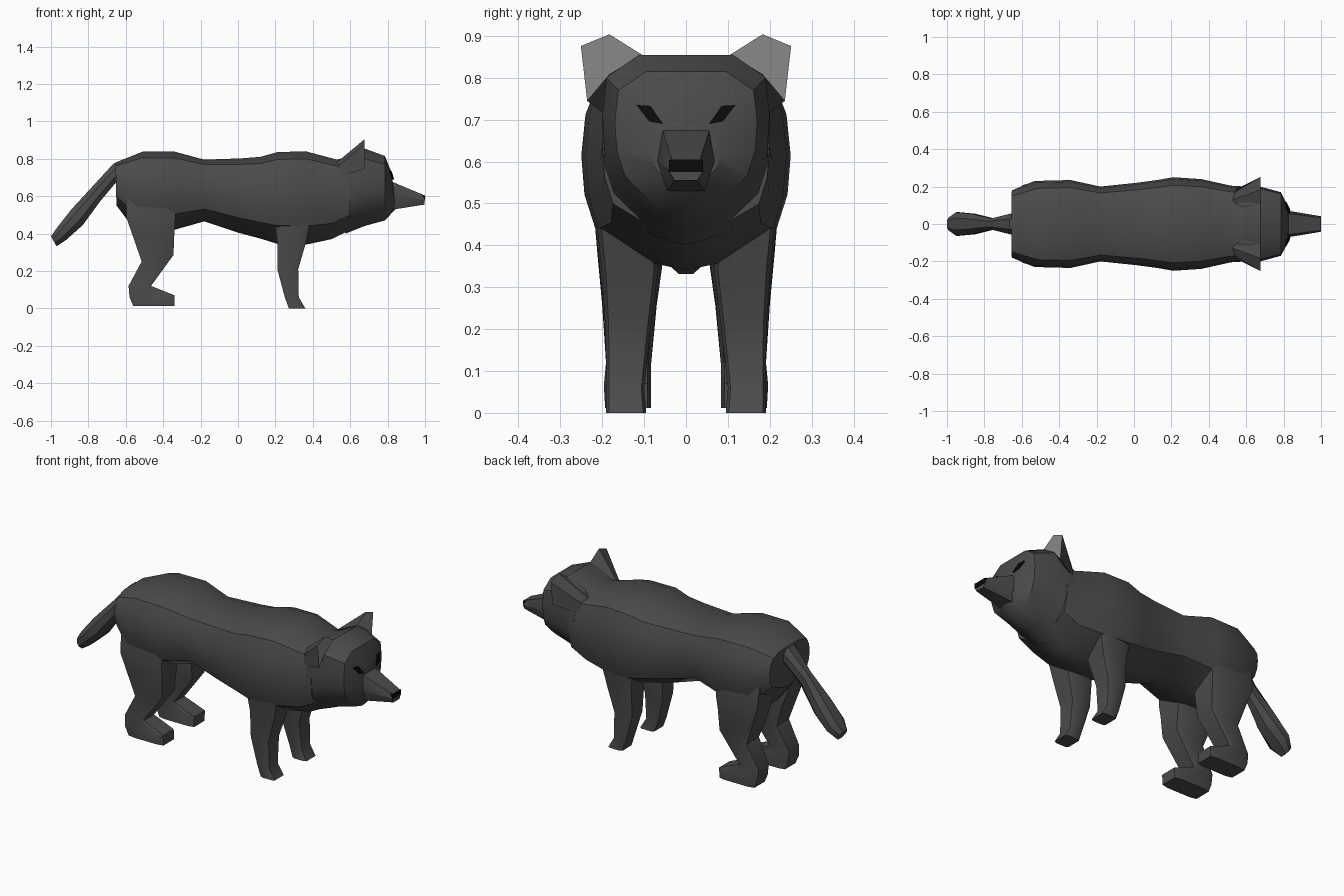
import bpy, bmesh
from mathutils import Vector
from mathutils.bvhtree import BVHTree

if "Cube" in bpy.data.objects:
    bpy.data.objects.remove(bpy.data.objects["Cube"])


def material(name, v):
    m = bpy.data.materials.new(name)
    m.diffuse_color = (v, v, v, 1)
    m.use_nodes = True
    m.node_tree.nodes["Principled BSDF"].inputs["Base Color"].default_value = m.diffuse_color
    return m


FUR = material("dark_fur", 0.07)
INNER = material("inner_ear", 0.25)
BLACK = material("black", 0.003)


def finish(name, bm, *mats):
    bmesh.ops.recalc_face_normals(bm, faces=bm.faces)
    me = bpy.data.meshes.new(name)
    bm.to_mesh(me)
    ob = bpy.data.objects.new(name, me)
    bpy.context.collection.objects.link(ob)
    for m in mats:
        me.materials.append(m)
    return ob


def loft(name, sections, shape, side=1, mat=FUR):
    """Sections (ax, az, bx, bz, half width[, centre y]); shape = half outline (u from a to b, v of width)."""
    outline = list(shape) + [(u, -v) for u, v in reversed(shape) if v > 0]
    bm = bmesh.new()
    rings = []
    for s in sections:
        ax, az, bx, bz, w = s[:5]
        c = s[5] * side if len(s) > 5 else 0
        rings.append([bm.verts.new((ax + (bx - ax) * u, c + v * w, az + (bz - az) * u))
                      for u, v in outline])
    n = len(outline)
    for r, q in zip(rings, rings[1:]):
        for i in range(n):
            bm.faces.new((r[i], r[(i + 1) % n], q[(i + 1) % n], q[i]))
    bm.faces.new(rings[0])
    bm.faces.new(rings[-1])
    return finish(name, bm, mat)


def prism(name, front, back, *mats):
    bm = bmesh.new()
    f = [bm.verts.new(p) for p in front]
    b = [bm.verts.new(p) for p in back]
    bm.faces.new(f).material_index = len(mats) - 1
    bm.faces.new(b)
    for i in range(len(f)):
        j = (i + 1) % len(f)
        bm.faces.new((f[i], f[j], b[j], b[i]))
    return finish(name, bm, *mats)


# Body from rump to neck
BODY = [(0, 0), (.035, .32), (.2, .87), (.36, .97), (.55, 1), (.75, .96), (.92, .83), (1, .45)]
loft("body", [
    (-.65, .55, -.655, .78, .18), (-.56, .43, -.51, .838, .23), (-.34, .42, -.34, .838, .235),
    (-.18, .465, -.18, .795, .2), (0, .405, .02, .802, .22), (.13, .37, .12, .81, .235),
    (.21, .345, .21, .835, .25), (.36, .34, .36, .84, .24), (.5, .37, .53, .795, .205),
    (.6, .42, .6, .815, .2)], BODY)

# Head
HEAD = [(0, 0), (.06, .4), (.28, .86), (.45, .97), (.65, 1), (.87, .95), (1, .56)]
head = loft("head", [
    (.575, .4, .56, .80, .2), (.675, .44, .675, .855, .2),
    (.785, .47, .785, .815, .17), (.842, .53, .822, .725, .085)], HEAD)

# Snout and nose
SNOUT = [(0, .65), (.5, 1), (1, .8)]
loft("snout", [(.8, .53, .8, .685, .07), (.84, .53, .84, .67, .068),
               (.998, .555, .996, .605, .042)], SNOUT)
loft("nose", [(.97, .575, .97, .605, .036), (1.0, .577, .9995, .604, .04)],
     [(0, 1), (1, 1)], mat=BLACK)

# Tail
ROUND = [(0, .5), (.3, 1), (.7, 1), (1, .5)]
loft("tail", [(-.6, .66, -.62, .785, .06), (-.655, .67, -.665, .775, .055),
              (-.735, .575, -.775, .655, .03), (-.83, .445, -.89, .53, .055),
              (-.92, .365, -.965, .435, .063), (-.97, .332, -1.0, .385, .035)], ROUND)

# Legs
LEG = [(0, .85), (.17, 1), (.83, 1), (1, .85)]
for side, s in (("left", 1), ("right", -1)):
    loft(side + "_front_leg", [
        (.19, .52, .4, .52, .07, .15), (.21, .36, .36, .34, .068, .134),
        (.21, .21, .322, .21, .055, .138), (.25, .06, .325, .06, .045, .145),
        (.272, 0, .36, 0, .048, .143)], LEG, s)
    loft(side + "_hind_leg", [
        (-.6, .6, -.33, .6, .07, .135), (-.595, .48, -.335, .48, .08, .14),
        (-.56, .38, -.34, .41, .08, .132),
        (-.515, .25, -.345, .285, .065, .135), (-.585, .12, -.465, .12, .054, .137),
        (-.58, .06, -.34, .07, .056, .14), (-.56, .012, -.34, .012, .055, .138)], LEG, s)
    # Ear: upright pale front narrowing back into the neck
    ear = [(.105, .855), (.183, .904), (.251, .876), (.236, .745), (.183, .808)]
    front = [(.676, s * y, z) for y, z in ear]
    back = [(.53, s * y, z) for y, z in
            [(.08, .788), (.13, .782), (.165, .755), (.178, .7), (.13, .74)]]
    prism(side + "_ear", front, back, FUR, INNER)

# Slanted eyes laid on the head surface
bm = bmesh.new()
bm.from_mesh(head.data)
tree = BVHTree.FromBMesh(bm)
bm.free()
for side, s in (("left", 1), ("right", -1)):
    pts = []
    for y, z in [(.118, .735), (.085, .733), (.055, .69), (.088, .696)]:
        hit = tree.ray_cast(Vector((2, s * y, z)), Vector((-1, 0, 0)))[0]
        pts.append(Vector((hit.x + .009 if hit else .8, s * y, z)))
    prism(side + "_eye", pts, [p - Vector((.03, 0, 0)) for p in pts], BLACK)

# Soft shading with hard creases
bpy.ops.object.select_all(action='SELECT')
bpy.context.view_layer.objects.active = head
bpy.ops.object.shade_smooth_by_angle(angle=0.6)
